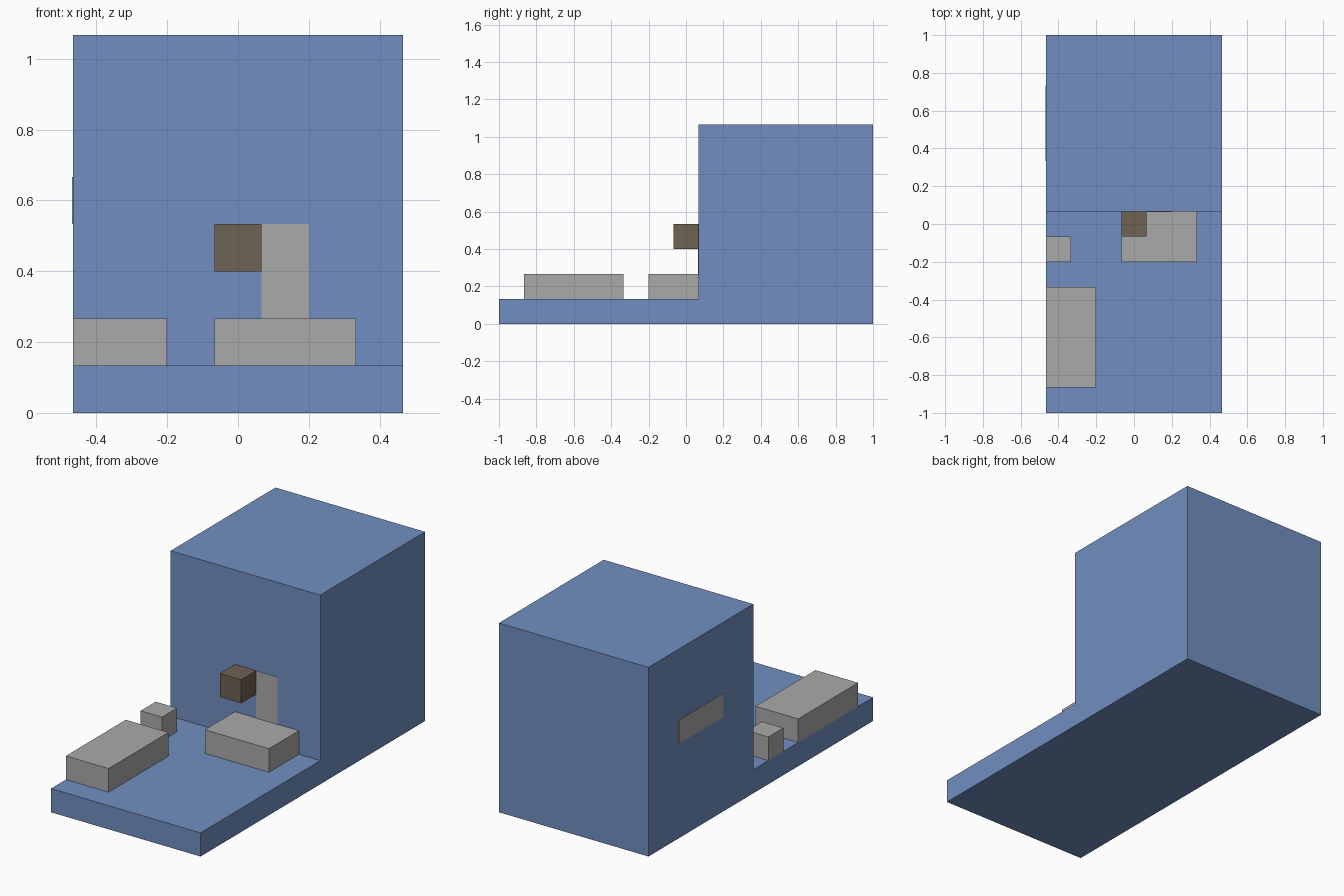
import bpy
import bmesh

cube = bpy.data.objects.get("Cube")
if cube:
    bpy.data.objects.remove(cube, do_unlink=True)

U = 1 / 15  # grid unit of the blocky design


def make_material(name, rgb):
    mat = bpy.data.materials.new(name)
    mat.use_nodes = True
    colour = (*rgb, 1)
    mat.diffuse_color = colour
    mat.node_tree.nodes["Principled BSDF"].inputs["Base Color"].default_value = colour
    return mat


blue = make_material("blue", (0.165, 0.275, 0.533))
grey = make_material("grey", (0.402, 0.402, 0.402))
brown = make_material("brown", (0.162, 0.122, 0.087))


def finish(name, bm, mat):
    bmesh.ops.recalc_face_normals(bm, faces=bm.faces)
    mesh = bpy.data.meshes.new(name)
    bm.to_mesh(mesh)
    bm.free()
    mesh.materials.append(mat)
    obj = bpy.data.objects.new(name, mesh)
    bpy.context.collection.objects.link(obj)


def box(name, low, high, mat):
    """Box between two corners given in grid units."""
    bm = bmesh.new()
    bmesh.ops.create_cube(bm, size=1)
    for v in bm.verts:
        v.co = [U * (a if c < 0 else b) for c, a, b in zip(v.co, low, high)]
    finish(name, bm, mat)


# Base slab and tall rear block as one extruded L profile (y, z)
profile = [(-15, 0), (15, 0), (15, 16), (1, 16), (1, 2), (-15, 2)]
bm = bmesh.new()
face = bm.faces.new([bm.verts.new((-7 * U, y * U, z * U)) for y, z in profile])
side = bmesh.ops.extrude_face_region(bm, geom=[face])["geom"]
bmesh.ops.translate(bm, vec=(14 * U, 0, 0),
                    verts=[g for g in side if isinstance(g, bmesh.types.BMVert)])
finish("body", bm, blue)

# Grey blocks on the slab
box("long_block", (-7, -13, 2), (-3, -5, 4), grey)
box("small_block", (-7, -3, 2), (-5, -1, 4), grey)
box("wide_block", (-1, -3, 2), (5, 1, 4), grey)

# Brown block projecting from the front wall
box("wall_block", (-1, -1, 6), (1, 1, 8), brown)

# Flush grey panels on the front wall and on the side wall
T = 0.03
box("front_panel", (1, 1 - T, 4), (3, 1 + T, 8), grey)
box("side_panel", (-7 - T, 5, 8), (-7 + T, 11, 10), grey)
